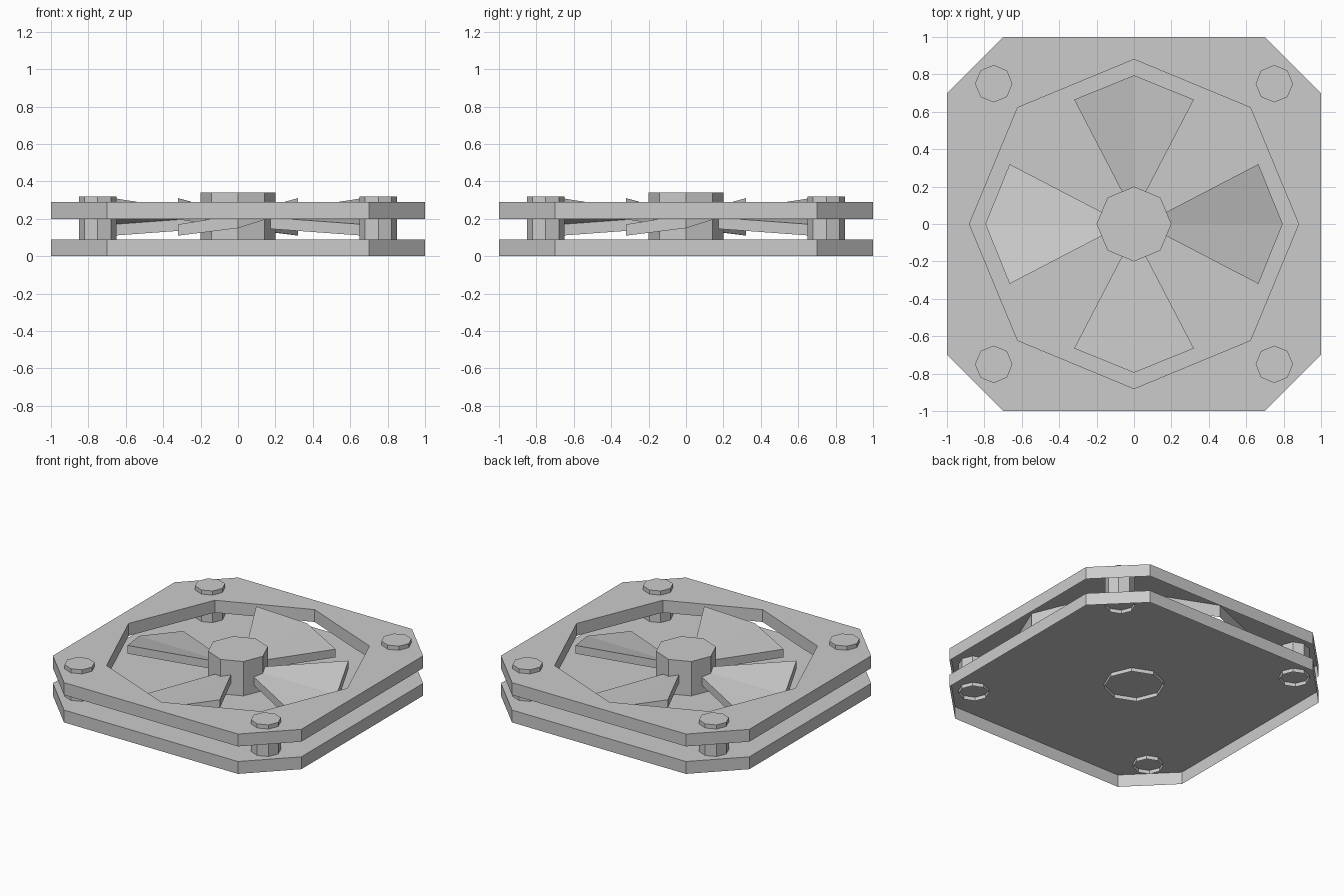
import bpy, bmesh, math
from mathutils import Matrix, Vector

if "Cube" in bpy.data.objects:
    bpy.data.objects.remove(bpy.data.objects["Cube"])


def finish(bm, name):
    me = bpy.data.meshes.new(name)
    bm.to_mesh(me)
    bm.free()
    ob = bpy.data.objects.new(name, me)
    bpy.context.collection.objects.link(ob)
    return ob


def octagon(r):
    return [(r * math.cos(i * math.pi / 4), r * math.sin(i * math.pi / 4)) for i in range(8)]


def plate(name, loops, z0, z1):
    # pressed plate: top face (with optional hole) and side walls, open underneath
    bm = bmesh.new()
    edges = []
    for k, loop in enumerate(loops):
        if k:
            loop = loop[::-1]  # holes run the other way so walls face the opening
        hi = [bm.verts.new((x, y, z1)) for x, y in loop]
        lo = [bm.verts.new((x, y, z0)) for x, y in loop]
        n = len(hi)
        for i in range(n):
            j = (i + 1) % n
            bm.faces.new((lo[i], lo[j], hi[j], hi[i]))
            edges.append(bm.edges.get((hi[i], hi[j])))
    bmesh.ops.triangle_fill(bm, edges=edges, use_beauty=True)
    for f in bm.faces:
        f.normal_update()
        if len(f.verts) == 3 and f.normal.z < 0:
            f.normal_flip()
    return finish(bm, name)


def shell(name, low, high, tops):
    # side walls and a top, open underneath
    bm = bmesh.new()
    lo = [bm.verts.new(p) for p in low]
    hi = [bm.verts.new(p) for p in high]
    n = len(lo)
    for i in range(n):
        j = (i + 1) % n
        bm.faces.new((lo[i], lo[j], hi[j], hi[i]))
    for f in tops:
        bm.faces.new([hi[i] for i in f])
    return finish(bm, name)


def post(name, x, y, r, z0, z1):
    pts = [(x + a, y + b) for a, b in octagon(r)]
    return shell(name, [(a, b, z0) for a, b in pts], [(a, b, z1) for a, b in pts], [range(8)])


# Chamfered square plates
outline = [(1, -.7), (1, .7), (.7, 1), (-.7, 1), (-1, .7), (-1, -.7), (-.7, -1), (.7, -1)]
plate("base_plate", [outline], 0, 0.09)
plate("top_frame", [outline, octagon(0.88)], 0.20, 0.29)

# Hub and corner posts
post("hub", 0, 0, 0.20, 0.063, 0.34)
for sx in (-1, 1):
    for sy in (-1, 1):
        post("corner_post", sx * 0.75, sy * 0.75, 0.10, 0.063, 0.32)

# Four pitched blades: root, low corner, tip, high corner
plan = [(0.05, 0), (0.665, -0.32), (0.795, 0), (0.665, 0.32)]
z_low = [0.155, 0.11, 0.15, 0.25]
z_high = [0.215, 0.17, 0.222, 0.31]
for k in range(4):
    rot = Matrix.Rotation(k * math.pi / 2, 3, 'Z')
    low = [rot @ Vector((x, y, z)) for (x, y), z in zip(plan, z_low)]
    high = [rot @ Vector((x, y, z)) for (x, y), z in zip(plan, z_high)]
    shell("fan_blade", low, high, [(0, 1, 2), (0, 2, 3)])
